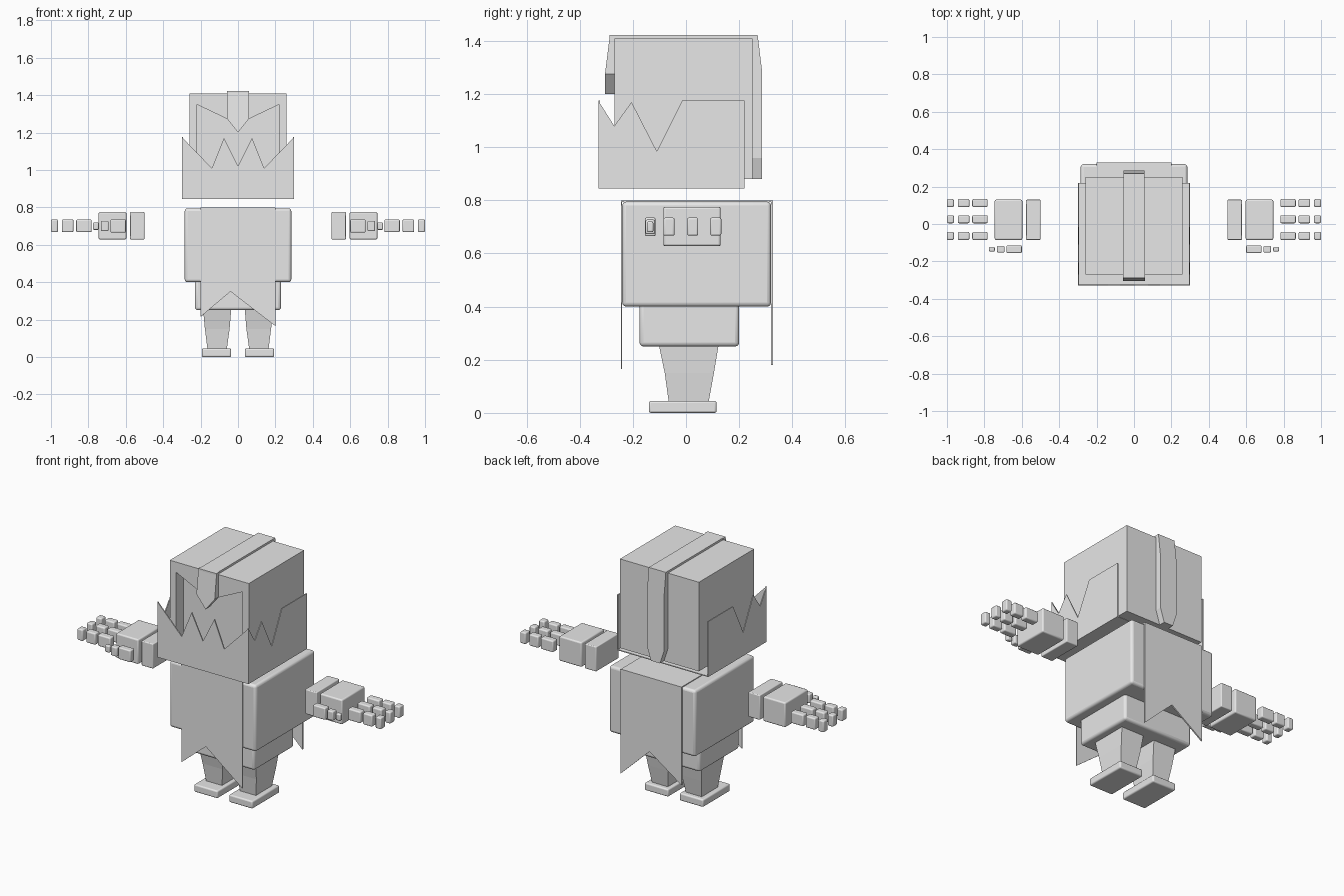
import bpy
import bmesh
from mathutils import Vector

cube = bpy.data.objects.get("Cube")
if cube:
    bpy.data.objects.remove(cube, do_unlink=True)

grey = bpy.data.materials.new("plain_grey")
grey.use_nodes = True
grey.diffuse_color = (0.8, 0.8, 0.8, 1)
grey.node_tree.nodes["Principled BSDF"].inputs["Base Color"].default_value = (0.8, 0.8, 0.8, 1)


def finish(name, bm, bevel=0):
    """Turn a bmesh into a named object, optionally with rounded edges."""
    bmesh.ops.recalc_face_normals(bm, faces=bm.faces)
    mesh = bpy.data.meshes.new(name)
    bm.to_mesh(mesh)
    bm.free()
    mesh.materials.append(grey)
    obj = bpy.data.objects.new(name, mesh)
    bpy.context.collection.objects.link(obj)
    if bevel:
        mod = obj.modifiers.new("rounded_edges", "BEVEL")
        mod.width = bevel
        mod.segments = 3
        mod.limit_method = "ANGLE"
        bpy.ops.object.select_all(action="DESELECT")
        obj.select_set(True)
        bpy.context.view_layer.objects.active = obj
        bpy.ops.object.shade_smooth_by_angle()
    return obj


def box(name, x, y, z, bevel=0):
    """Box from its (low, high) range on each axis."""
    bm = bmesh.new()
    bmesh.ops.create_cube(bm, size=1)
    for v in bm.verts:
        v.co = Vector([r[0] if c < 0 else r[1] for c, r in zip(v.co, (x, y, z))])
    return finish(name, bm, bevel)


def prism(name, outline, axis, low, high):
    """Outline in the plane across the axis, extruded from low to high."""
    bm = bmesh.new()
    corners = []
    for a, b in outline:
        co = (low, a, b) if axis == "x" else (a, low, b)
        corners.append(bm.verts.new(co))
    face = bm.faces.new(corners)
    out = bmesh.ops.extrude_face_region(bm, geom=[face])
    shift = Vector((high - low, 0, 0)) if axis == "x" else Vector((0, high - low, 0))
    moved = [g for g in out["geom"] if isinstance(g, bmesh.types.BMVert)]
    bmesh.ops.translate(bm, verts=moved, vec=shift)
    return finish(name, bm)


def mirrored(half):
    """Complete an outline given from the middle out to +x."""
    return half + [(-x, z) for x, z in reversed(half) if x != 0]


# Head: solid block with a face frame around the sunken eye area
box("head", (-0.26, 0.26), (-0.20, 0.25), (0.88, 1.41))
prism("face_frame", mirrored([(0, 1.245), (0.22, 1.35), (0.22, 0.88),
                              (0.26, 0.88), (0.26, 1.41)]), "y", -0.27, -0.20)

# Crest running over the head
box("crest_top", (-0.056, 0.056), (-0.288, 0.27), (1.40, 1.422))
front = prism("crest_front", mirrored([(0, 1.20), (0.06, 1.275), (0.06, 1.422)]),
              "y", -0.305, -0.265)
back = prism("crest_back", mirrored([(0.03, 0.88), (0.056, 0.96), (0.056, 1.28),
                                     (0.056, 1.422)]), "y", 0.245, 0.287)
for piece in (front, back):
    for v in piece.data.vertices:
        if v.co.z > 1.4 and abs(v.co.y) > 0.28:
            v.co.y *= 0.94

# Jagged collar around the lower face
prism("collar_front", mirrored([(0, 1.02), (0.075, 1.17), (0.14, 1.01),
                                (0.30, 1.175), (0.30, 0.845)]), "y", -0.33, -0.323)
side = [(-0.33, 0.845), (-0.33, 1.175), (-0.27, 1.08), (-0.205, 1.17),
        (-0.11, 0.985), (-0.015, 1.175), (0.22, 1.175), (0.22, 0.845)]
prism("collar_left", side, "x", 0.294, 0.30)
prism("collar_right", side, "x", -0.30, -0.294)
box("collar_floor", (-0.298, 0.298), (-0.328, 0.22), (0.845, 0.85))

# Body and hips
box("torso", (-0.285, 0.285), (-0.24, 0.32), (0.40, 0.795), 0.015)
box("hips", (-0.23, 0.23), (-0.175, 0.20), (0.25, 0.42), 0.015)

# Ragged tabard hanging front and back, joined over the shoulders
prism("tabard_front", [(-0.2, 0.80), (-0.2, 0.215), (-0.04, 0.35),
                       (0.2, 0.165), (0.2, 0.80)], "y", -0.245, -0.24)
prism("tabard_back", [(-0.2, 0.80), (-0.2, 0.215), (0.01, 0.36),
                      (0.2, 0.18), (0.2, 0.80)], "y", 0.32, 0.328)
box("tabard_top", (-0.2, 0.2), (-0.245, 0.328), (0.793, 0.80))


def leg(name, s):
    """Tapered leg with a slight bend halfway down."""
    bm = bmesh.new()
    rings = []
    for z, x0, x1, y0, y1 in ((0.04, 0.06, 0.163, -0.065, 0.085),
                              (0.15, 0.045, 0.177, -0.08, 0.105),
                              (0.27, 0.035, 0.188, -0.105, 0.125)):
        rings.append([bm.verts.new((s * x, y, z))
                      for x, y in ((x0, y0), (x1, y0), (x1, y1), (x0, y1))])
    for lower, upper in zip(rings, rings[1:]):
        for i in range(4):
            j = (i + 1) % 4
            bm.faces.new((lower[i], lower[j], upper[j], upper[i]))
    bm.faces.new(rings[0])
    bm.faces.new(rings[-1])
    return finish(name, bm)


# Legs, feet and floating hands on both sides
for label, s in (("left", 1), ("right", -1)):
    def part(name, x, y, z, bevel):
        box(f"{label}_{name}", sorted((s * x[0], s * x[1])), y, z, bevel)

    leg(f"{label}_leg", s)
    part("foot", (0.037, 0.193), (-0.14, 0.115), (0, 0.045), 0.008)

    part("wrist", (0.50, 0.577), (-0.085, 0.13), (0.628, 0.775), 0.005)
    part("palm", (0.597, 0.745), (-0.085, 0.13), (0.628, 0.775), 0.008)
    for finger, y in (("first", -0.064), ("middle", 0.025), ("last", 0.112)):
        for joint, x in enumerate(((0.782, 0.865), (0.88, 0.942), (0.963, 1.0))):
            part(f"{finger}_finger_{joint + 1}", x, (y - 0.021, y + 0.021),
                 (0.667, 0.735), 0.007)
    for joint, (x, r, h) in enumerate((((0.60, 0.682), 0.02, 0.035),
                                       ((0.692, 0.732), 0.018, 0.027),
                                       ((0.744, 0.775), 0.012, 0.02))):
        part(f"thumb_{joint + 1}", x, (-0.135 - r, -0.135 + r),
             (0.70 - h, 0.70 + h), 0.006)
